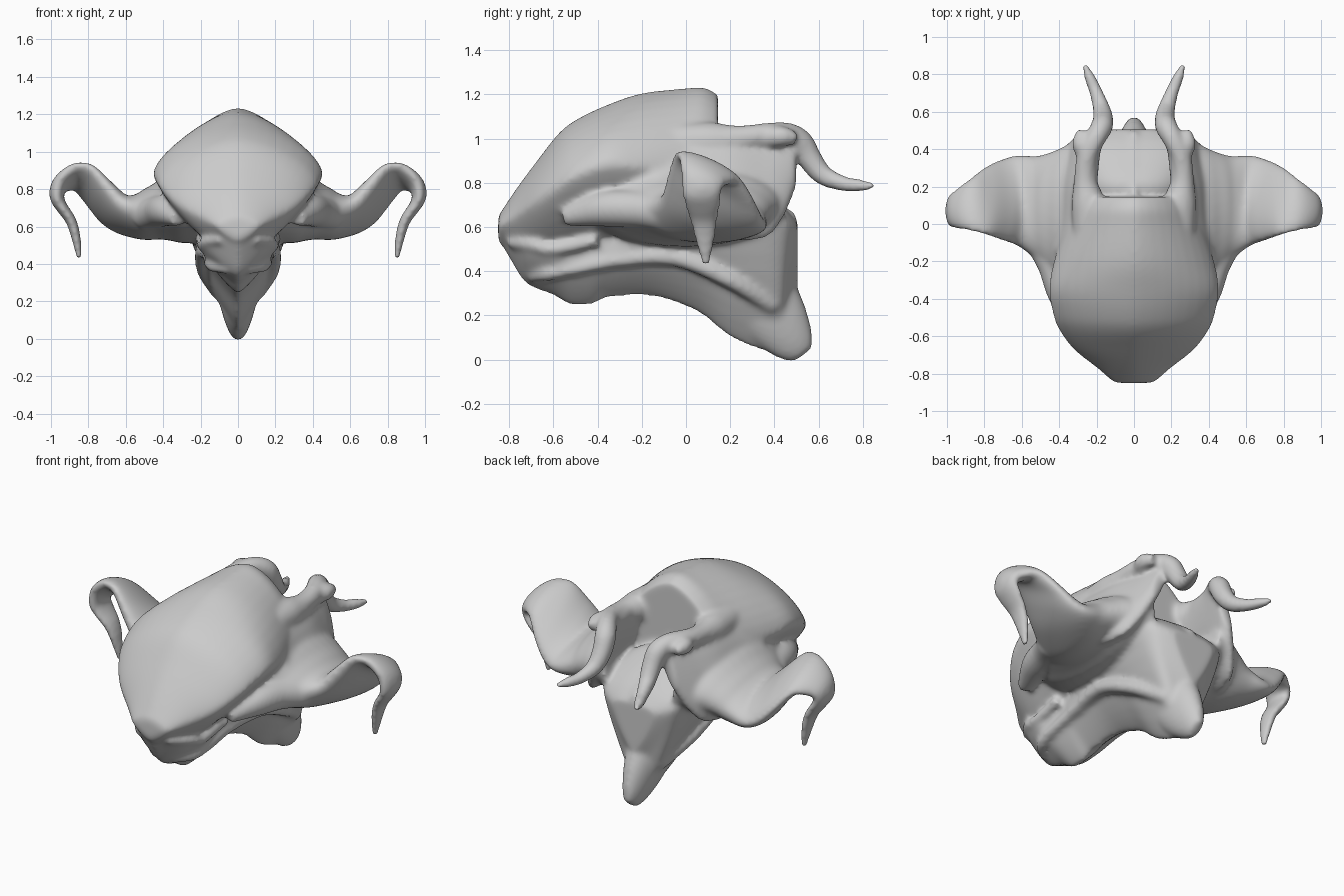
import bpy, bmesh, math
from mathutils import Vector

bm = bmesh.new()


def spline(rows, steps=6):
    """Smoothly interpolate rows of numbers."""
    out = []
    n = len(rows)
    for i in range(n - 1):
        a, b, c, d = rows[max(i - 1, 0)], rows[i], rows[i + 1], rows[min(i + 2, n - 1)]
        for s in range(steps):
            t = s / steps
            out.append([0.5 * (2 * q + (r - p) * t + (2 * p - 5 * q + 4 * r - u) * t * t
                               + (3 * q - p - 3 * r + u) * t ** 3)
                        for p, q, r, u in zip(a, b, c, d)])
    out.append(list(rows[-1]))
    return out


def skin(rings, mirror=False):
    """Close a stack of point rings into a solid, optionally on both sides."""
    for sx in ((1, -1) if mirror else (1,)):
        vs = [[bm.verts.new((p[0] * sx, p[1], p[2])) for p in r] for r in rings]
        n = len(vs[0])
        fs = [bm.faces.new((a[i], a[(i + 1) % n], b[(i + 1) % n], b[i]))
              for a, b in zip(vs, vs[1:]) for i in range(n)]
        fs += [bm.faces.new(vs[0]), bm.faces.new(vs[-1])]
        bmesh.ops.recalc_face_normals(bm, faces=fs)


def spow(v, e):
    return math.copysign(abs(v) ** e, v)


def hull(rows, top_n, bot_n, count=40):
    """Rows: y, top z, widest z, bottom z, half width."""
    rings = []
    for y, zt, zm, zb, w in spline(rows):
        ring = []
        for i in range(count):
            a = 2 * math.pi * i / count
            c, s = math.cos(a), math.sin(a)
            e = 2 / (top_n if s >= 0 else bot_n)
            h = zt - zm if s >= 0 else zm - zb
            ring.append((w * spow(c, e), y, zm + h * spow(s, e)))
        rings.append(ring)
    skin(rings)


def ellipse(c, u, v, count=24):
    return [c + u * math.cos(2 * math.pi * i / count) + v * math.sin(2 * math.pi * i / count)
            for i in range(count)]


def tube(rows):
    """Rows: x, y, z, radius; mirrored tapered tube."""
    pts = spline(rows)
    rings = []
    for i, (x, y, z, r) in enumerate(pts):
        t = (Vector(pts[min(i + 1, len(pts) - 1)][:3]) - Vector(pts[max(i - 1, 0)][:3])).normalized()
        ref = Vector((1, 0, 0)) if abs(t.x) < 0.9 else Vector((0, 0, 1))
        u = t.cross(ref).normalized()
        rings.append(ellipse(Vector((x, y, z)), u * r, t.cross(u) * r))
    skin(rings, True)


# domed forehead shield
hull([(-.85, .65, .60, .53, .11), (-.77, .77, .65, .45, .20), (-.67, .905, .72, .42, .325),
      (-.57, 1.03, .79, .42, .40), (-.48, 1.095, .84, .43, .435), (-.35, 1.155, .88, .44, .455),
      (-.2, 1.205, .87, .45, .43), (0, 1.228, .87, .45, .365), (.08, 1.232, .87, .45, .335),
      (.145, 1.20, .87, .45, .30)], 1.6, 1.25)

# jaw and rear keel
hull([(-.84, .62, .58, .53, .08), (-.74, .65, .50, .36, .15), (-.68, .66, .48, .32, .18),
      (-.6, .68, .46, .29, .19), (-.52, .68, .45, .245, .175), (-.42, .68, .46, .25, .17),
      (-.35, .7, .48, .28, .18), (-.15, .72, .52, .285, .21), (.05, .78, .56, .215, .25),
      (.2, .84, .62, .10, .28), (.35, .76, .64, .04, .28), (.43, .70, .62, .04, .25),
      (.47, .66, .6, .22, .21), (.505, .62, .58, .32, .14)], 2.2, 1.2)

# chin spike
spike = spline([(.26, .42, .14, .17), (.34, .28, .115, .17), (.42, .165, .09, .145),
                (.49, .07, .058, .10), (.53, .02, .03, .055)])
skin([ellipse(Vector((0, y, z)), Vector((w, 0, 0)), Vector((0, d * .8, d * .6)))
      for y, z, w, d in spike])

# side walls sloping from the rear ridges out to the wings
wall = spline([(-.15, .35, .80, .20, .09), (.0, .325, .80, .23, .095), (.2, .32, .79, .25, .085),
               (.36, .29, .79, .24, .065), (.44, .255, .84, .2, .05), (.50, .22, .90, .12, .035)])
skin([ellipse(Vector((x, y, z)), Vector((-h * .36, 0, h)), Vector((t, 0, 0)))
      for y, x, z, h, t in wall], True)

# wings curling over into a hanging hook
# rows: x, y, z, half chord, half thickness, tilt
wing = spline([(.22, -.02, .71, .48, .20, 0), (.34, .01, .695, .42, .185, 0),
               (.43, .05, .675, .34, .15, 0), (.52, .085, .655, .28, .125, -.02),
               (.62, .125, .665, .245, .09, -.055), (.70, .13, .725, .22, .075, -.09),
               (.79, .125, .82, .185, .055, -.10), (.87, .105, .865, .145, .048, -.06),
               (.95, .08, .825, .105, .045, -.03),
               (.97, .07, .76, .09, .038, 0), (.94, .075, .70, .082, .032, 0),
               (.895, .08, .635, .066, .029, 0), (.868, .085, .55, .048, .026, 0),
               (.848, .09, .43, .018, .016, 0)])
rings = []
for i, (x, y, z, c, t, tilt) in enumerate(wing):
    p, q = wing[max(i - 1, 0)], wing[min(i + 1, len(wing) - 1)]
    tan = Vector((q[0] - p[0], 0, q[2] - p[2])).normalized()
    rings.append(ellipse(Vector((x, y, z)), Vector((0, c, tilt)), Vector((-tan.z, 0, tan.x)) * t, 32))
skin(rings, True)

# rear ridges running out into horns
tube([(.25, -.12, .99, .07), (.245, .1, .985, .09), (.262, .24, 1.0, .06), (.25, .36, 1.015, .056),
      (.21, .45, 1.02, .055), (.175, .515, .985, .06), (.165, .56, .91, .056),
      (.175, .62, .835, .047), (.205, .71, .797, .036), (.235, .78, .788, .031),
      (.267, .855, .786, .015)])

# knobs beside the ridges
tube([(.25, .36, 1.0, .05), (.285, .43, 1.01, .048), (.275, .50, 1.0, .03)])

# fillet where the wing front meets the shield
tube([(.32, -.55, .64, .04), (.38, -.38, .68, .08), (.43, -.22, .68, .085), (.50, -.1, .66, .08)])

# folds along the jaw and down to the spike
tube([(.05, -.70, .37, .025), (.13, -.62, .39, .035), (.155, -.5, .41, .03),
      (.16, -.3, .45, .035), (.19, -.05, .46, .04), (.18, .2, .36, .04), (.10, .4, .24, .04)])
tube([(.09, -.80, .53, .025), (.165, -.70, .52, .03), (.19, -.60, .50, .03), (.20, -.4, .54, .03)])

# raised spine inside the rear hollow
hull([(.1, .90, .8, .6, .04), (.3, .80, .7, .55, .035), (.5, .66, .6, .45, .03)], 2, 2)

me = bpy.data.meshes.new("horned_skull")
bm.to_mesh(me)
bm.free()
skull = bpy.data.objects.new("horned_skull", me)
bpy.context.collection.objects.link(skull)

# fuse the parts into one sculpted surface
rm = skull.modifiers.new("fuse", 'REMESH')
rm.mode = 'VOXEL'
rm.voxel_size = .012
rm.use_smooth_shade = True
sm = skull.modifiers.new("soften", 'SMOOTH')
sm.factor = .5
sm.iterations = 18
